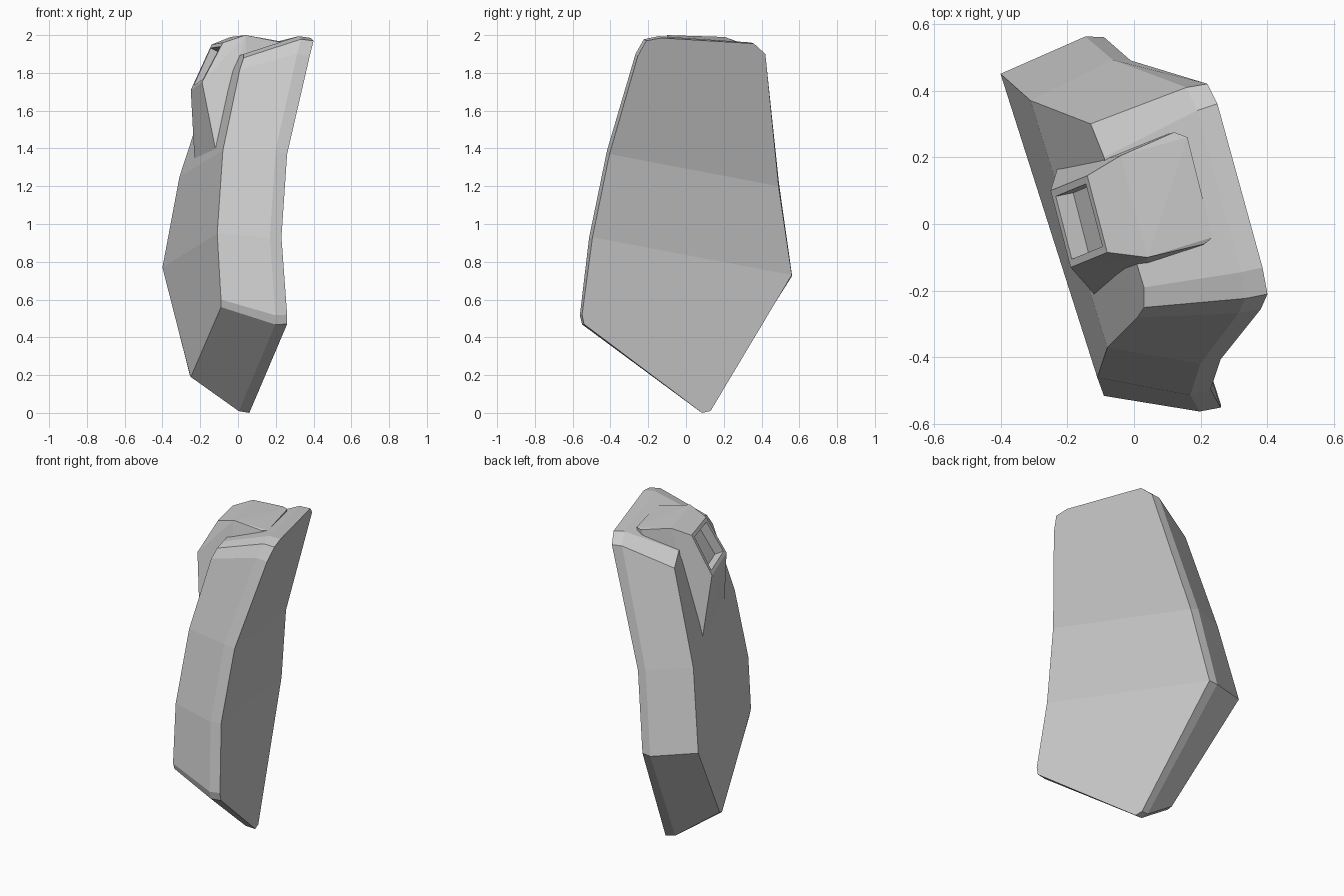
import bpy, bmesh
from mathutils import Vector as V

if "Cube" in bpy.data.objects:
    bpy.data.objects.remove(bpy.data.objects["Cube"])


def finish(bm, name):
    bmesh.ops.recalc_face_normals(bm, faces=bm.faces[:])
    mesh = bpy.data.meshes.new(name)
    bm.to_mesh(mesh)
    bm.free()
    obj = bpy.data.objects.new(name, mesh)
    bpy.context.collection.objects.link(obj)
    return obj


# Curved plate: matching outlines of the outer (+x) and inner (-x) faces,
# running bottom tip -> front edge -> top -> back edge
outer = [(.05, .13, .01), (.06, .085, 0), (.26, -.54, .47), (.26, -.55, .52),
         (.23, -.495, .93), (.26, -.405, 1.37), (.38, -.255, 1.89), (.40, -.21, 1.97),
         (.385, -.13, 1.985), (.25, .36, 1.955), (.22, .42, 1.90),
         (-.01, .49, 1.2), (-.09, .56, .73)]
inner = [(-.255, .03, .20), (-.25, 0, .19), (-.09, -.50, .56), (-.09, -.515, .60),
         (-.11, -.46, .95), (-.08, -.37, 1.39), (.01, -.28, 1.82), (.03, -.25, 1.88),
         (.03, -.19, 1.90), (-.09, .20, 1.86), (-.13, .30, 1.80),
         (-.31, .37, 1.25), (-.40, .45, .77)]
ridge = []                                   # chamfer ring beside the outer face
for o, i in zip(outer, inner):
    p = V(o).lerp(V(i), .18)
    out = V((0, p.y, p.z - 1.05)).normalized()
    ridge.append(p + out * .025)

bm = bmesh.new()
rings = [[bm.verts.new(p) for p in ring] for ring in (outer, ridge, inner)]
n = len(outer)
for a, b in zip(rings, rings[1:]):
    for k in range(n):
        j = (k + 1) % n
        bm.faces.new((a[k], a[j], b[j], b[k]))
# each big face is bent along two cross lines
for ring in (rings[0], rings[2]):
    for part in ((0, 1, 2, 3, 4, 12), (4, 5, 11, 12), (5, 6, 7, 8, 9, 10, 11)):
        bm.faces.new([ring[k] for k in part])
finish(bm, "curved_plate")

# Pod on the inner face, tapering down onto the plate
frame = [(-.19, -.13, 1.75), (-.25, .10, 1.71), (-.14, .145, 1.95), (-.08, -.085, 1.96)]
shell = [(-.12, -.21, 1.40), (-.23, .165, 1.34),
         (.04, -.10, 2.0), (-.04, .205, 1.99), (.21, -.06, 1.965), (.235, -.04, 1.965),
         (.16, .26, 1.965), (.12, .275, 1.965),
         (.06, -.19, 1.45), (-.04, .22, 1.40), (.22, -.05, 1.88), (.14, .26, 1.88)]
bm = bmesh.new()
corner = [bm.verts.new(p) for p in frame]
for p in shell:
    bm.verts.new(p)
bmesh.ops.convex_hull(bm, input=bm.verts[:])
old = [f for f in bm.faces if all(v in corner for v in f.verts)]
bmesh.ops.delete(bm, geom=old, context='FACES_KEEP_BOUNDARY')
corner = [v for v in corner if v.is_valid]
opening = bm.faces.new(corner)
bmesh.ops.recalc_face_normals(bm, faces=bm.faces[:])

# Recessed opening with a thin raised frame
bmesh.ops.inset_region(bm, faces=[opening], thickness=.022, use_even_offset=True)
normal = opening.normal.copy()
res = bmesh.ops.extrude_face_region(bm, geom=[opening])
floor_verts = [g for g in res["geom"] if isinstance(g, bmesh.types.BMVert)]
bmesh.ops.translate(bm, vec=normal * -.06, verts=floor_verts)
if opening.is_valid:
    bm.faces.remove(opening)
bmesh.ops.dissolve_limit(bm, angle_limit=.03, verts=bm.verts[:], edges=bm.edges[:])
finish(bm, "side_pod")
